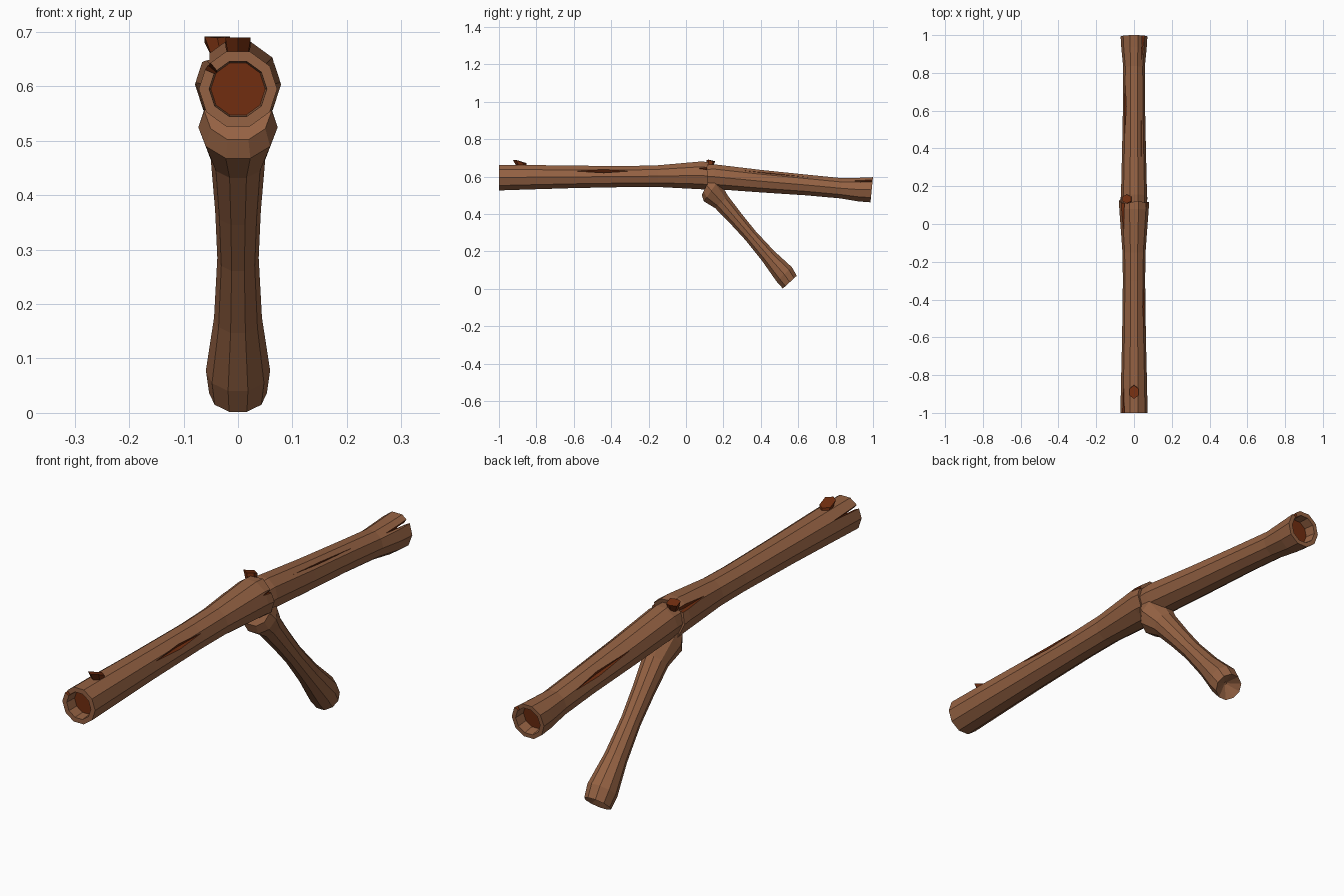
import bpy, bmesh, math, random
from mathutils import Vector

if "Cube" in bpy.data.objects:
    bpy.data.objects.remove(bpy.data.objects["Cube"])

random.seed(4)
SIDES = 10


def material(name, rgb):
    m = bpy.data.materials.new(name)
    m.diffuse_color = (*rgb, 1)
    m.use_nodes = True
    m.node_tree.nodes["Principled BSDF"].inputs["Base Color"].default_value = m.diffuse_color
    return m


BARK = material("bark brown", (0.30, 0.122, 0.056))
WOOD = material("raw orange wood", (0.165, 0.027, 0.005))


def finish(name, bm):
    bmesh.ops.recalc_face_normals(bm, faces=bm.faces)
    me = bpy.data.meshes.new(name)
    bm.to_mesh(me)
    bm.free()
    me.materials.append(BARK)
    me.materials.append(WOOD)
    ob = bpy.data.objects.new(name, me)
    bpy.context.collection.objects.link(ob)
    return ob


def tube(name, path, wood_start=False, wood_end=False, jag=None):
    """Loft rings given as (y, z, radius, tilt) in the plane x = 0."""
    bm = bmesh.new()
    rings = []
    for k, (y, z, r, t) in enumerate(path):
        ring = []
        for i in range(SIDES):
            a = 2 * math.pi * i / SIDES
            s = r * math.sin(a)
            push = random.uniform(-0.022, 0.015) if k == jag else 0
            ring.append(bm.verts.new((r * math.cos(a),
                                      y - s * math.sin(t) + push,
                                      z + s * math.cos(t))))
        rings.append(ring)
    for a, b in zip(rings, rings[1:]):
        for i in range(SIDES):
            j = (i + 1) % SIDES
            bm.faces.new((a[i], a[j], b[j], b[i]))
    bm.faces.new(rings[0][::-1]).material_index = int(wood_start)
    bm.faces.new(rings[-1]).material_index = int(wood_end)
    return finish(name, bm)


def surface(path, y, deg, off):
    """Point near the skin of a tube at position y and angle deg."""
    y_c = min(max(y, path[0][0]), path[-1][0])
    for p, q in zip(path, path[1:]):
        if p[0] <= y_c <= q[0]:
            f = (y_c - p[0]) / (q[0] - p[0])
            z, r = p[1] + f * (q[1] - p[1]), p[2] + f * (q[2] - p[2])
            break
    a = math.radians(deg)
    return Vector(((r + off) * math.cos(a), y, z + (r + off) * math.sin(a)))


def cut_cracks(ob, path, cracks):
    """Carve long pointed cracks: (start y, widest y, end y, angle, half width, depth)."""
    bm = bmesh.new()
    for y0, ym, y1, deg, w, d in cracks:
        a = math.radians(deg)
        side = Vector((-math.sin(a), 0, math.cos(a))) * w
        mid = surface(path, ym, deg, 0.002)
        tips = [bm.verts.new(surface(path, y, deg, 0.002)) for y in (y0, y1)]
        belt = [bm.verts.new(v) for v in (mid + side, surface(path, ym, deg, 0.02),
                                          mid - side, surface(path, ym, deg, -d))]
        for tip in tips:
            for i in range(4):
                bm.faces.new((tip, belt[i], belt[(i + 1) % 4])).material_index = 1
    cutter = finish("crack_cutter", bm)
    cutter.hide_render = True
    mod = ob.modifiers.new("cracks", 'BOOLEAN')
    mod.operation = 'DIFFERENCE'
    mod.solver = 'EXACT'
    mod.object = cutter
    deps = bpy.context.evaluated_depsgraph_get()
    deps.update()
    me = bpy.data.meshes.new_from_object(ob.evaluated_get(deps))
    ob.modifiers.clear()
    ob.data = me
    bpy.data.objects.remove(cutter)


# Front half of the log, with a hollow rim and a jagged broken back edge
front = [(-1.0, .595, .072, 0), (-.85, .597, .069, 0), (-.6, .599, .063, 0),
         (-.3, .601, .059, 0), (-.15, .603, .061, 0), (.08, .607, .078, 0),
         (.13, .603, .079, 0)]
cup = [(-.955, .595, .05, 0), (-1.0, .595, .053, 0)]
log_front = tube("log_front", cup + front + [(.11, .6, .05, 0)],
                 wood_start=True, jag=len(cup) + len(front) - 1)
cut_cracks(log_front, front, [
    (-.62, -.44, -.27, 30, .012, .022),
    (-1.12, -1.0, -.84, 143, .009, .035),
    (-.06, .14, .24, 140, .016, .022),
    (.05, .14, .2, 30, .012, .02)])

# Back half of the log, drooping a little, hollow at the end
T = -.1
back = [(.04, .6, .064, T), (.15, .6, .069, T), (.4, .576, .063, T),
        (.65, .555, .058, T), (.83, .538, .057, T), (.93, .531, .067, T),
        (.993, .53, .071, T)]
cup = [(.993, .53, .054, T), (.95, .534, .05, T)]
log_back = tube("log_back", back + cup, wood_end=True)
cut_cracks(log_back, back, [
    (.4, .62, .78, 146, .012, .022),
    (.85, 1.0, 1.12, 45, .010, .035),
    (.2, .45, .8, 50, .004, .012)])

# Side branch running down and back, with a dished end
B = -.83
tube("branch", [(.11, .555, .062, -.45), (.135, .525, .073, -.6),
                (.19, .465, .05, -.8), (.27, .372, .042, B),
                (.345, .285, .038, B), (.44, .175, .044, B),
                (.525, .078, .059, B), (.555, .036, .053, B),
                (.535, .06, .006, B)])


def stub(name, base, top, rx, ry, slope):
    """Small broken twig with a slanted six-sided top."""
    bm = bmesh.new()
    low, high = [], []
    for i in range(6):
        a = 2 * math.pi * i / 6 + math.pi / 6
        c, s = math.cos(a), math.sin(a)
        low.append(bm.verts.new(Vector(base) + Vector((rx * .7 * c, ry * .7 * s, 0))))
        high.append(bm.verts.new(Vector(top) + Vector((rx * c, ry * s, -slope * s + .005 * (i % 2)))))
    for i in range(6):
        j = (i + 1) % 6
        bm.faces.new((low[i], low[j], high[j], high[i]))
    bm.faces.new(low[::-1])
    bm.faces.new(high)
    for f in bm.faces:
        f.material_index = 1
    return finish(name, bm)


# Broken twigs on the top of the log
stub("front_twig_stub", (0, -.875, .645), (0, -.89, .679), .027, .036, .011)
stub("middle_twig_stub", (-.03, .125, .65), (-.038, .133, .683), .027, .024, .006)
